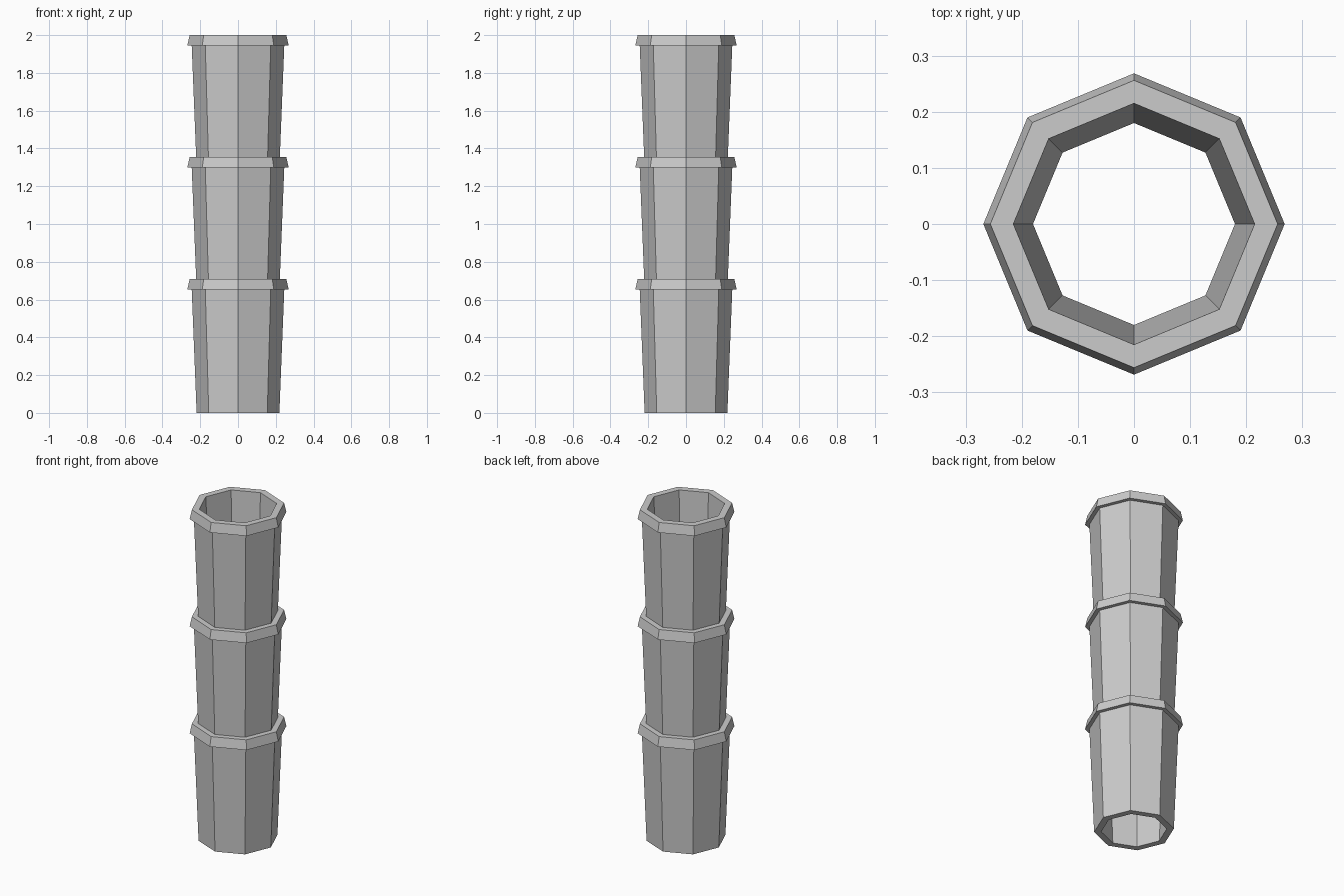
import bpy, bmesh
from math import cos, sin, tau

if "Cube" in bpy.data.objects:
    bpy.data.objects.remove(bpy.data.objects["Cube"])

SIDES = 8
SPACING = 0.646
# closed wall cross-section (radius, height): outer wall, flared collar, lip, inner wall
PROFILE = [(0.219, 0), (0.245, 0.652), (0.2685, 0.652), (0.256, 0.708),
           (0.215, 0.708), (0.180, 0)]


def lathe(name, profile, sides):
    bm = bmesh.new()
    rings = [[bm.verts.new((r * cos(tau * i / sides), r * sin(tau * i / sides), z))
              for i in range(sides)] for r, z in profile]
    for a, b in zip(rings, rings[1:] + rings[:1]):
        for i in range(sides):
            j = (i + 1) % sides
            bm.faces.new((a[i], a[j], b[j], b[i]))
    bmesh.ops.recalc_face_normals(bm, faces=bm.faces)
    mesh = bpy.data.meshes.new(name)
    bm.to_mesh(mesh)
    bm.free()
    obj = bpy.data.objects.new(name, mesh)
    bpy.context.collection.objects.link(obj)
    return obj


# three identical tapered pipe sections, each nested in the collar below
pipe = lathe("chimney_pipe_sections", PROFILE, SIDES)
stack = pipe.modifiers.new("stack", 'ARRAY')
stack.count = 3
stack.use_relative_offset = False
stack.use_constant_offset = True
stack.constant_offset_displace = (0, 0, SPACING)
